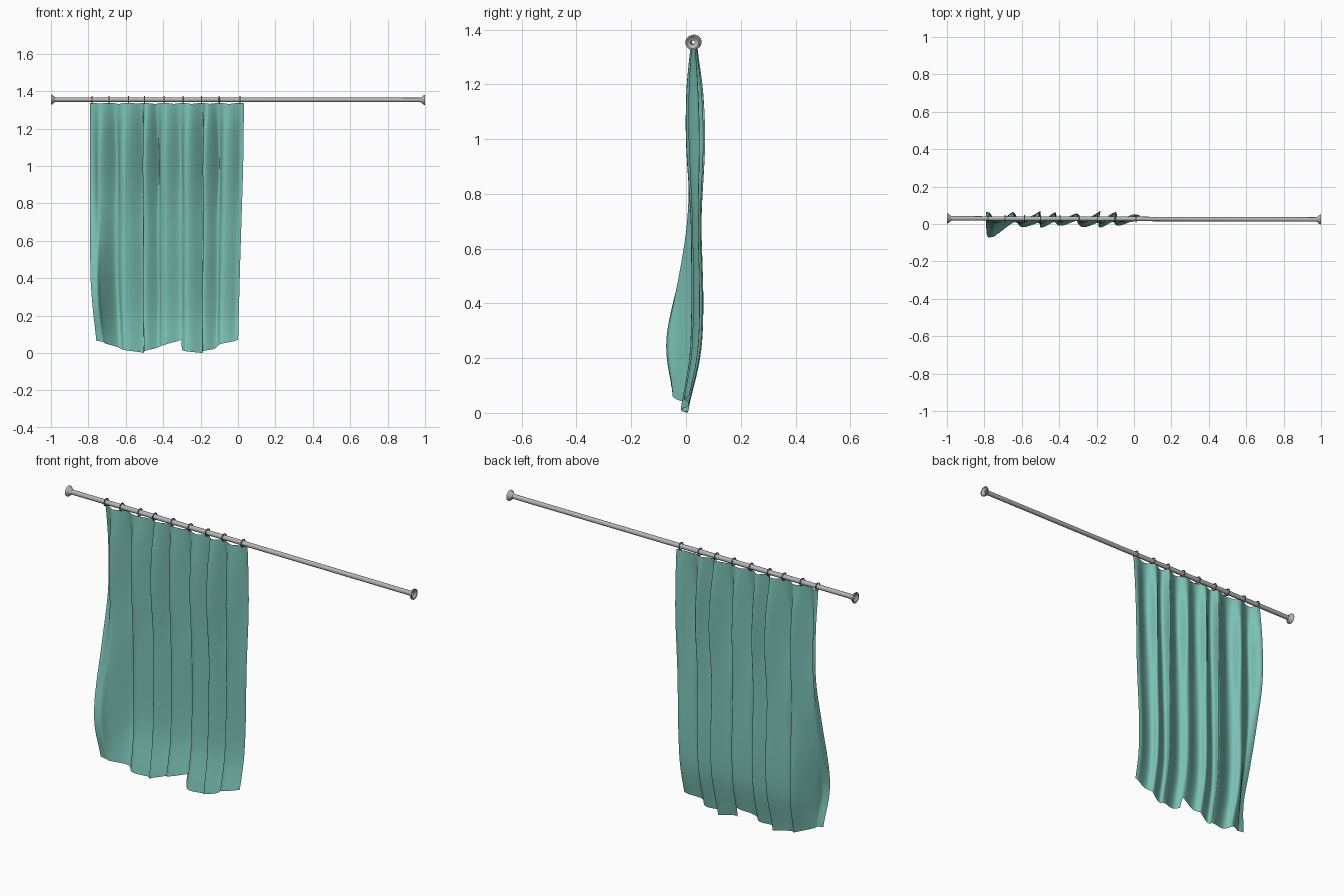
import bpy, bmesh, math
from mathutils import Vector

if "Cube" in bpy.data.objects:
    bpy.data.objects.remove(bpy.data.objects["Cube"])

def material(name, c):
    m = bpy.data.materials.new(name)
    m.diffuse_color = (*c, 1)
    m.use_nodes = True
    m.node_tree.nodes["Principled BSDF"].inputs["Base Color"].default_value = m.diffuse_color
    return m

TEAL = material("teal fabric", (0.195, 0.53, 0.455))
METAL = material("grey metal", (0.47, 0.46, 0.46))
DARK = material("dark ring metal", (0.26, 0.25, 0.25))

def make_object(name, bm, mat, angle=40):
    me = bpy.data.meshes.new(name)
    bm.to_mesh(me)
    bm.free()
    me.materials.append(mat)
    ob = bpy.data.objects.new(name, me)
    bpy.context.collection.objects.link(ob)
    bpy.ops.object.select_all(action='DESELECT')
    ob.select_set(True)
    bpy.context.view_layer.objects.active = ob
    bpy.ops.object.shade_smooth_by_angle(angle=math.radians(angle))
    return ob

def linear(table, t):
    if t <= table[0][0]:
        return table[0][1]
    for (a, va), (b, vb) in zip(table, table[1:]):
        if t <= b:
            return va + (vb - va) * (t - a) / (b - a)
    return table[-1][1]

def smooth(table, t):
    """Average of the table over a window, which rounds its corners."""
    w = [1, 2, 3, 4, 3, 2, 1]
    return sum(k * linear(table, t + (i - 3) * 0.035) for i, k in enumerate(w)) / 16

def rod_point(x):
    return Vector((x, 0.027 - 0.003 * x, 1.354 - 0.001 * x))

def lathe_x(name, profile, mat, n=24):
    """Revolve a closed loop of (x, radius) points around the rod axis."""
    bm = bmesh.new()
    rings = []
    for x, r in profile:
        c = rod_point(x)
        rings.append([bm.verts.new(c + Vector((0, r * math.cos(2 * math.pi * k / n),
                      r * math.sin(2 * math.pi * k / n)))) for k in range(n)])
    for a, b in zip(rings, rings[1:] + rings[:1]):
        for k in range(n):
            bm.faces.new((a[k], a[(k + 1) % n], b[(k + 1) % n], b[k]))
    bmesh.ops.recalc_face_normals(bm, faces=bm.faces[:])
    return make_object(name, bm, mat)

# Hollow rod and its flared, recessed ends
lathe_x("rod", [(-0.99, 0.012), (0.99, 0.012), (0.99, 0.008), (-0.99, 0.008)], METAL)
for side, label in ((-1, "left"), (1, "right")):
    prof = [(0.976, 0.013), (0.983, 0.016), (0.99, 0.023), (0.996, 0.027),
            (1.0, 0.027), (1.0, 0.022), (0.992, 0.013), (0.99, 0.008), (0.976, 0.008)]
    lathe_x(label + "_rod_end", [(side * x, r) for x, r in prof], METAL)

# Curtain rings
RINGS = [-0.78, -0.69, -0.585, -0.5, -0.395, -0.295, -0.195, -0.1, 0.01]
for i, rx in enumerate(RINGS):
    prof = [(rx + 0.003 * math.cos(t * math.pi / 4),
             0.0175 + 0.003 * math.sin(t * math.pi / 4)) for t in range(8)]
    lathe_x("curtain_ring_%d" % (i + 1), prof, DARK)

# Curtain: pleated sheet, fold ridges, drape and hem set by small tables
RIDGES = [-0.785, -0.665, -0.52, -0.44, -0.32, -0.2, -0.115, 0.02]
PHASE = [(x, i * 2 * math.pi) for i, x in enumerate(RIDGES)]
DEPTH = [(0, .012), (.1, .016), (.3, .021), (.5, .02), (.7, .017),
         (1.0, .035), (1.2, .029), (1.3, .016), (1.335, .008)]
CENTRE = [(-.03, -.016), (.1, .012), (.2, .036), (.4, .042), (.7, .036),
          (1.0, .034), (1.335, .028)]
STRENGTH = [(-.78, .9), (-.6, .9), (-.5, 1.1), (-.38, .7), (-.3, .7), (-.2, 1.1),
            (-.1, .9), (.03, .45)]
HEM = [(-.79, .065), (-.745, .06), (-.65, .022), (-.58, .012), (-.51, 0), (-.44, .03),
       (-.38, .045), (-.312, .072), (-.304, .015), (-.2, 0), (-.13, .02),
       (-.09, .042), (.03, .07)]
FLAP = [(.0, .045), (.08, .064), (.17, .118), (.27, .136), (.42, .104), (.65, .04), (.85, 0)]
LEFT = [(.05, .037), (.2, .016), (.4, 0)]
RIGHT = [(.05, .032), (.5, .02), (1.0, .004), (1.335, 0)]

def curtain_point(u, v):
    x0 = -0.79 + 0.822 * u
    # small sag of the top edge between rings
    near = min(abs(x0 - r) for r in RINGS)
    top = 1.338 - 0.006 * min(1, near / 0.05) ** 1.5
    hem = linear(HEM, x0)
    z = hem + (top - hem) * v
    p = linear(PHASE, x0)
    amp = smooth(DEPTH, z) * linear(STRENGTH, x0)
    y = smooth(CENTRE, z) + amp * math.cos(p)
    # lean the folds sideways, a little more toward the hem
    ends = min(1, u * 12, (1 - u) * 12)
    x = x0 + ends * amp * ((0.45 + 0.5 * (1 - v)) * math.cos(p) - 0.2 * math.sin(p))
    # free left edge swings forward, both edges draw in at the hem
    e = max(0, 1 - u / 0.15)
    y -= smooth(FLAP, z) * e * e * (3 - 2 * e)
    x += smooth(LEFT, z) * max(0, 1 - u * 3)
    x -= smooth(RIGHT, z) * max(0, 1 - (1 - u) * 3)
    return Vector((x, y, max(z, 0)))

bm = bmesh.new()
NU, NV = 220, 70
grid = [[bm.verts.new(curtain_point(i / NU, j / NV)) for i in range(NU + 1)]
        for j in range(NV + 1)]
for j in range(NV):
    for i in range(NU):
        bm.faces.new((grid[j][i], grid[j][i + 1], grid[j + 1][i + 1], grid[j + 1][i]))
make_object("curtain", bm, TEAL, 80)
